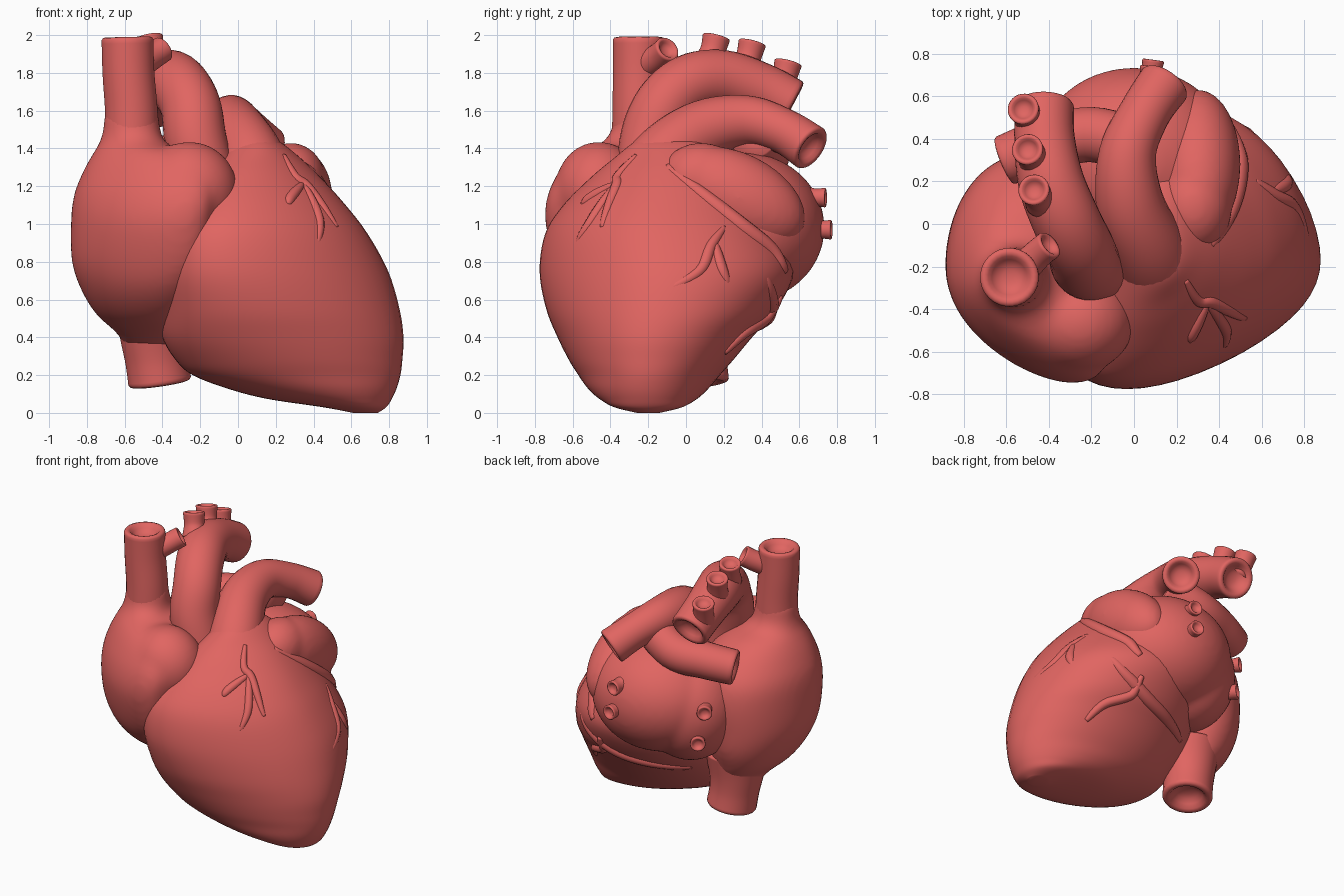
import bpy, bmesh, math
from mathutils import Vector, Matrix, Euler
from mathutils.bvhtree import BVHTree

if "Cube" in bpy.data.objects:
    bpy.data.objects.remove(bpy.data.objects["Cube"])

mat = bpy.data.materials.new("muscle_red")
mat.diffuse_color = (0.75, 0.13, 0.12, 1)
mat.use_nodes = True
mat.node_tree.nodes["Principled BSDF"].inputs["Base Color"].default_value = mat.diffuse_color


def spline(rows, steps):
    """Smooth interpolation through rows of numbers."""
    out = []
    for i in range(len(rows) - 1):
        a, b, c, d = (rows[max(0, min(len(rows) - 1, i + k))] for k in (-1, 0, 1, 2))
        for s in range(steps):
            t = s / steps
            out.append([0.5 * (2 * q + (r - p) * t + (2 * p - 5 * q + 4 * r - w) * t * t
                               + (3 * q - p - 3 * r + w) * t ** 3)
                        for p, q, r, w in zip(a, b, c, d)])
    return out + [list(rows[-1])]


def skin(bm, rings):
    """Join rings of points into a closed skin."""
    vs = [[bm.verts.new(p) for p in r] for r in rings]
    n = len(vs[0])
    for a, b in zip(vs, vs[1:]):
        for i in range(n):
            bm.faces.new((a[i], a[(i + 1) % n], b[(i + 1) % n], b[i]))
    bm.faces.new(vs[0][::-1])
    bm.faces.new(vs[-1])


def loft(bm, rows, n=56):
    """Oval slices, each z, xmin, xmax, ymin, ymax and a sideways lean of the front half."""
    rings = []
    for z, x0, x1, y0, y1, lean in spline(rows, 5):
        rings.append([Vector(((x0 + x1) / 2 + (x1 - x0) / 2 * math.cos(a) + lean * min(0, math.sin(a)) ** 2,
                              (y0 + y1) / 2 + (y1 - y0) / 2 * math.sin(a), z))
                      for a in (2 * math.pi * i / n for i in range(n))])
    skin(bm, rings)


def tube(bm, pts, n=28, steps=6, cup=True):
    """Tube through x, y, z, radius points, with a hollow rounded mouth."""
    rows = spline(pts, steps)
    pos = [Vector(r[:3]) for r in rows]
    rings, side = [], None
    for i, p in enumerate(pos):
        t = (pos[min(i + 1, len(pos) - 1)] - pos[max(i - 1, 0)]).normalized()
        side = t.orthogonal() if side is None else side - t * side.dot(t)
        side.normalize()
        up = t.cross(side)

        def ring(c, r):
            return [c + (side * math.cos(a) + up * math.sin(a)) * r
                    for a in (2 * math.pi * k / n for k in range(n))]
        rings.append(ring(p, rows[i][3]))
    if cup:
        r = rows[-1][3]
        for out, k in ((.08, .95), (.11, .84), (.06, .72), (-.1, .6), (-.25, .45), (-.32, .25), (-.34, .08)):
            rings.append(ring(p + t * r * out, r * k))
    skin(bm, rings)


def ball(bm, c, r, rot=(0, 0, 0)):
    m = Matrix.Translation(c) @ Euler([math.radians(a) for a in rot]).to_matrix().to_4x4() @ Matrix.Diagonal((*r, 1))
    bmesh.ops.create_uvsphere(bm, u_segments=40, v_segments=24, radius=1, matrix=m)


def finish(name, bm, blend=0):
    """Make the object; blend fuses overlapping pieces softly."""
    bmesh.ops.recalc_face_normals(bm, faces=bm.faces)
    for f in bm.faces:
        f.smooth = True
    me = bpy.data.meshes.new(name)
    bm.to_mesh(me)
    me.materials.append(mat)
    ob = bpy.data.objects.new(name, me)
    bpy.context.collection.objects.link(ob)
    if blend:
        m = ob.modifiers.new("fuse", 'REMESH')
        m.mode, m.voxel_size, m.use_smooth_shade = 'VOXEL', 0.02, True
        m = ob.modifiers.new("soften", 'SMOOTH')
        m.factor, m.iterations = 0.5, blend
    return ob


def pipe(name, *paths):
    bm = bmesh.new()
    for p in paths:
        tube(bm, p)
    return finish(name, bm)


# Ventricles, fuller at the front left
bm = bmesh.new()
loft(bm, [(0, .61, .74, -.26, -.14, 0), (.03, .45, .785, -.38, -.02, 0), (.075, .15, .815, -.46, .06, 0),
          (.13, -.06, .84, -.52, .12, -.02), (.2, -.24, .86, -.57, .18, -.05), (.28, -.33, .87, -.62, .25, -.08),
          (.4, -.4, .876, -.68, .35, -.13), (.55, -.42, .855, -.74, .48, -.18), (.75, -.42, .795, -.775, .57, -.22),
          (.95, -.38, .685, -.745, .5, -.2), (1.1, -.28, .57, -.65, .4, -.16), (1.25, -.17, .435, -.5, .3, -.1),
          (1.35, -.1, .33, -.38, .2, -.05), (1.43, -.04, .23, -.28, .1, 0), (1.47, .02, .14, -.2, .02, 0)])
surface = BVHTree.FromBMesh(bm)
finish("ventricles", bm)

# Right atrium with its ear-shaped pouch, fused to the vein root
bm = bmesh.new()
loft(bm, [(.34, -.6, -.28, -.08, .16, 0), (.42, -.64, -.27, -.26, .2, .05), (.52, -.75, -.25, -.45, .25, .1),
          (.65, -.83, -.2, -.6, .3, .15), (.8, -.88, -.15, -.69, .32, .2), (1, -.885, -.12, -.745, .33, .21),
          (1.15, -.87, -.12, -.735, .3, .23), (1.28, -.82, -.17, -.67, .2, .22), (1.37, -.77, -.27, -.57, .08, .15),
          (1.43, -.735, -.38, -.45, -.05, .05), (1.5, -.715, -.41, -.395, -.1, 0), (1.6, -.71, -.42, -.385, -.11, 0)])
ball(bm, (-.25, -.46, 1.18), (.25, .235, .26), (0, -25, 0))
finish("right_atrium", bm, 22)

# Left atrium
bm = bmesh.new()
ball(bm, (0, .3, .98), (.47, .435, .4))
ball(bm, (-.22, .26, .92), (.34, .34, .38))
finish("left_atrium", bm, 14)

# Left ear-shaped pouch
bm = bmesh.new()
ball(bm, (.3, .28, 1.14), (.2, .38, .23), (-28, 0, 0))
ball(bm, (.28, .08, 1.24), (.18, .22, .19))
finish("left_auricle", bm, 8)

# Great veins
pipe("upper_vena_cava",
     [(-.56, -.25, 1.4, .145), (-.565, -.25, 1.6, .14), (-.58, -.25, 1.8, .138), (-.585, -.25, 1.975, .138)],
     [(-.51, -.2, 1.85, .075), (-.45, -.14, 1.89, .07), (-.4, -.1, 1.925, .07)])
pipe("lower_vena_cava",
     [(-.44, .03, .55, .22), (-.44, .04, .4, .185), (-.43, .05, .28, .168), (-.415, .06, .17, .168)])

# Aorta with three branches on the arch
pipe("aorta", [(-.14, -.2, 1.15, .16), (-.22, -.19, 1.42, .165), (-.25, -.12, 1.62, .16), (-.32, .02, 1.74, .16),
               (-.39, .2, 1.765, .155), (-.42, .4, 1.71, .142), (-.42, .55, 1.635, .138)])
pipe("aortic_branches", *[[(x + .04, y - .05, z - .16, .085), (x + .015, y - .02, z - .09, .068), (x, y, z - .015, .074)]
                          for x, y, z in ((-.47, .16, 2), (-.5, .35, 1.97), (-.52, .54, 1.865))])

# Pulmonary artery: trunk with left and right arms
pipe("pulmonary_artery",
     [(.13, -.25, 1.12, .22), (.06, -.1, 1.36, .18), (-.02, .1, 1.5, .16), (-.03, .33, 1.545, .135),
      (.05, .52, 1.49, .12), (.14, .655, 1.405, .125)],
     [(.02, .36, 1.47, .13), (-.2, .42, 1.37, .13), (-.42, .37, 1.34, .125), (-.6, .3, 1.31, .12)])

# Four pulmonary veins on the left atrium
pipe("pulmonary_veins", *[[(x - dx, y - .16, z, .085), (x - dx * .4, y - .06, z, .05), (x, y, z, .052)]
                          for x, y, z, dx in ((.08, .735, 1.14, .02), (.09, .765, .97, .02),
                                              (-.5, .5, 1.02, -.1), (-.46, .52, .79, -.1))])


def vessels(name, side, paths, r):
    """Surface vessels, half sunk into the ventricles from one viewing side."""
    bm = bmesh.new()
    for path in paths:
        rows = []
        for a, z in spline(path, 4):
            start, d = (((a, -2, z), (0, 1, 0)) if side == "front" else
                        ((2, a, z), (-1, 0, 0)) if side == "right" else ((a, 2, z), (0, -1, 0)))
            hit = surface.ray_cast(Vector(start), Vector(d))
            if hit[0]:
                rows.append([*(hit[0] + Vector(d) * r * .65), r])
        for k, row in enumerate(rows):
            row[3] = r * (1 - .5 * (2 * k / (len(rows) - 1) - 1) ** 2)
        if len(rows) > 2:
            tube(bm, rows, n=10, steps=2, cup=False)
    finish(name, bm)


# Coronary vessels
vessels("front_coronary_branches", "front",
        [[(.24, 1.36), (.3, 1.25), (.36, 1.2), (.44, 1.1), (.52, .98)],
         [(.34, 1.22), (.4, 1.1), (.43, 1.0), (.42, .9)],
         [(.34, 1.21), (.28, 1.14), (.26, 1.1)]], .03)
vessels("side_coronary_branches", "right",
        [[(.2, .98), (.13, .88), (.07, .75), (-.1, .65)], [(.15, .9), (.18, .78), (.22, .68)],
         [(.5, .62), (.42, .5), (.3, .42), (.2, .32)]], .034)
vessels("groove_vessel", "right", [[(-.1, 1.3), (.1, 1.14), (.3, .98), (.45, .86), (.52, .75)]], .05)
vessels("back_coronary_branches", "back",
        [[(.55, .72), (.45, .62), (.25, .52), (0, .47), (-.2, .45)]], .05)
